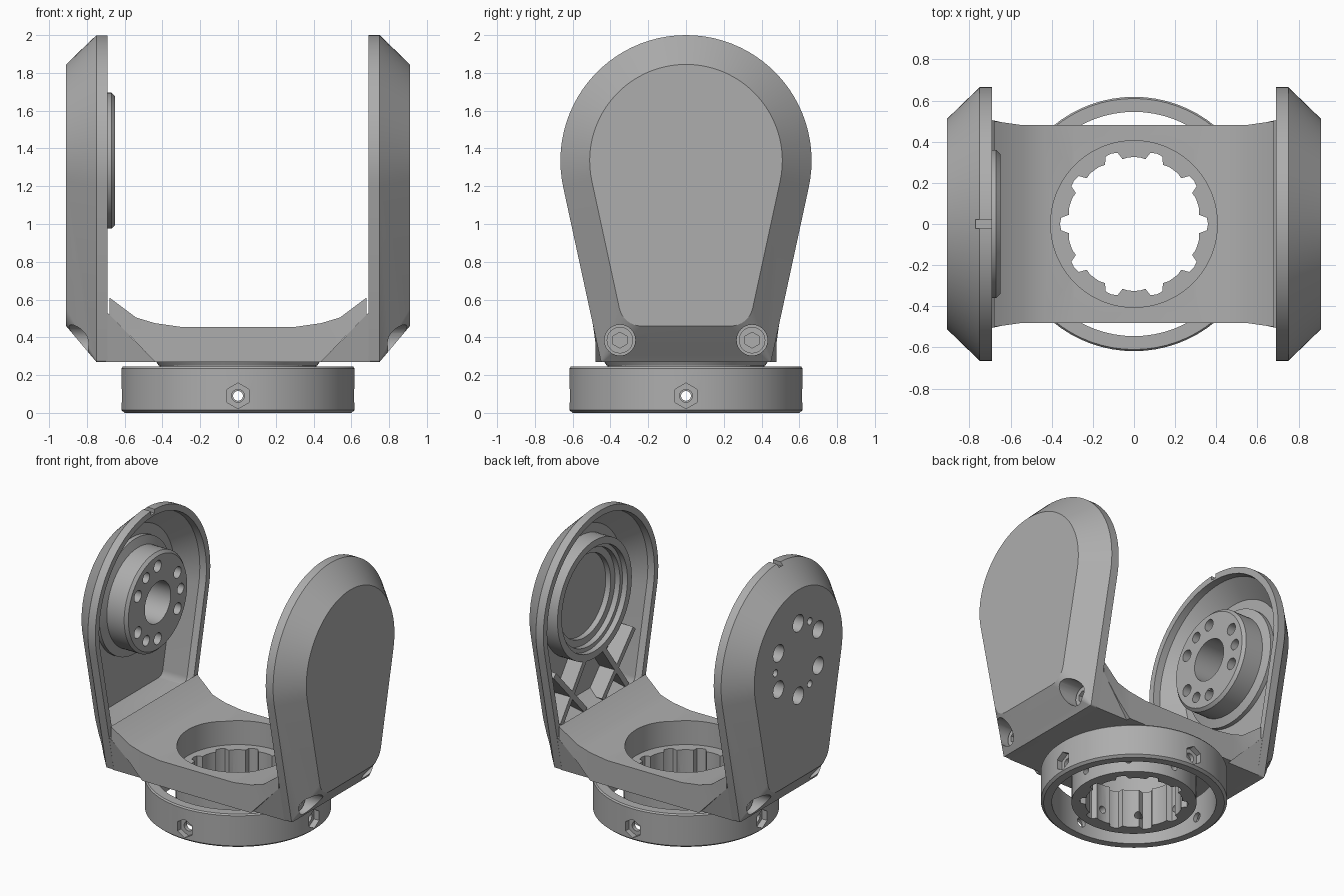
import bpy, bmesh
from math import sin, cos, pi, radians, atan2
from mathutils import Matrix, Vector

cube = bpy.data.objects.get("Cube")
if cube:
    bpy.data.objects.remove(cube, do_unlink=True)

GREY = (0.42, 0.42, 0.42, 1)
grey = bpy.data.materials.new("machined grey")
grey.use_nodes = True
grey.diffuse_color = GREY
grey.node_tree.nodes["Principled BSDF"].inputs["Base Color"].default_value = GREY

AXIS_Z = 1.335        # height of the pivot axis
TILT = radians(12.2)  # taper of the cheek sides
BOLT_R = 0.265        # bolt circle of the pivot hub
SCREW_Y, SCREW_Z = 0.35, 0.385


def finish(bm, name):
    bmesh.ops.recalc_face_normals(bm, faces=bm.faces[:])
    mesh = bpy.data.meshes.new(name)
    bm.to_mesh(mesh)
    bm.free()
    mesh.materials.append(grey)
    ob = bpy.data.objects.new(name, mesh)
    bpy.context.collection.objects.link(ob)
    return ob


def loft(name, loops, closed):
    """Skin a row of point loops; cap the ends, or join last to first."""
    bm = bmesh.new()
    rows = [[bm.verts.new(p) for p in loop] for loop in loops]
    n = len(rows[0])
    pairs = list(zip(rows, rows[1:])) + ([(rows[-1], rows[0])] if closed else [])
    for a, b in pairs:
        for i in range(n):
            j = (i + 1) % n
            bm.faces.new((a[i], a[j], b[j], b[i]))
    if not closed:
        bm.faces.new(rows[0])
        bm.faces.new(rows[-1])
    return finish(bm, name)


def lathe(name, profile, axis="Z", side=1, segs=72):
    """Revolve a closed (radius, position) profile round z or the pivot axis."""
    loops = []
    for r, h in profile:
        ring = [(r * cos(2 * pi * i / segs), r * sin(2 * pi * i / segs)) for i in range(segs)]
        if axis == "Z":
            loops.append([(a, b, h) for a, b in ring])
        else:
            loops.append([(side * h, a, AXIS_Z + b) for a, b in ring])
    return loft(name, loops, True)


def rods(name, specs, segs=24):
    """Cylinders given as (start, end, radius) in one mesh."""
    bm = bmesh.new()
    for a, b, r in specs:
        a, b = Vector(a), Vector(b)
        turn = (b - a).to_track_quat("Z", "Y").to_matrix().to_4x4()
        bmesh.ops.create_cone(bm, cap_ends=True, segments=segs, radius1=r, radius2=r,
                              depth=(b - a).length,
                              matrix=Matrix.Translation((a + b) / 2) @ turn)
    return finish(bm, name)


def box(name, centre, size, angle=0):
    bm = bmesh.new()
    m = Matrix.Translation(centre) @ Matrix.Rotation(angle, 4, "X") @ Matrix.Diagonal((*size, 1))
    bmesh.ops.create_cube(bm, size=1, matrix=m)
    return finish(bm, name)


def cut(targets, cutter):
    cutter.hide_render = True
    for ob in targets:
        mod = ob.modifiers.new("cut", "BOOLEAN")
        mod.operation, mod.solver, mod.object = "DIFFERENCE", "EXACT", cutter
        bpy.context.view_layer.objects.active = ob
        bpy.ops.object.modifier_apply(modifier=mod.name)
    bpy.data.objects.remove(cutter, do_unlink=True)


def outline(x, inset, floor, fillet):
    """Cheek outline: big round top, tapering sides, filleted foot."""
    R = 0.665 - inset
    fz = floor + fillet
    fy = (R - fillet - (AXIS_Z - fz) * sin(TILT)) / cos(TILT)
    half = []
    for i in range(25):
        t = pi / 2 - (pi / 2 + TILT) * i / 24
        half.append((R * cos(t), AXIS_Z + R * sin(t)))
    for i in range(9):
        t = -TILT - (pi / 2 - TILT) * i / 8
        half.append((fy + fillet * cos(t), fz + fillet * sin(t)))
    return [(x, y, z) for y, z in half] + [(x, -y, z) for y, z in half[:0:-1]]


# Cheeks, feet and foot screws
sides = {}
for s, label in ((1, "left"), (-1, "right")):
    cheek = loft(label + "_cheek", [
        outline(s * 0.91, 0.155, 0.46, 0.12),
        outline(s * 0.75, 0, 0.27, 0.012),
        outline(s * 0.69, 0, 0.27, 0.012),
        outline(s * 0.69, 0.045, 0.55, 0.05),
        outline(s * 0.74, 0.05, 0.55, 0.05),
        outline(s * 0.86, 0.17, 0.61, 0.05)], False)
    foot = loft(label + "_foot", [
        [(s * 0.44, y * 0.45, 0.27), (s * 0.70, y * 0.45, 0.27), (s * 0.70, y * 0.505, 0.53),
         (s * 0.69, y * 0.505, 0.53)] for y in (-1, 1)], False)
    ys = (-SCREW_Y, SCREW_Y)
    cut([cheek, foot], rods("screw_pocket_cutter", [
        ((s * 0.66, y, SCREW_Z), (s, y, SCREW_Z), 0.082) for y in ys]))
    screws = rods(label + "_screws", [
        ((s * 0.64, y, SCREW_Z), (s * 0.74, y, SCREW_Z), 0.07) for y in ys], 32)
    cut([screws], rods("socket_cutter", [
        ((s * 0.69, y, SCREW_Z), (s * 0.8, y, SCREW_Z), 0.042) for y in ys], 6))
    sides[label] = cheek

# Driven hub inside the right cheek
hub = lathe("pivot_hub", [(0.15, 0.87), (0.42, 0.87), (0.42, 0.83), (0.36, 0.81),
                          (0.36, 0.67), (0.34, 0.65), (0.15, 0.65)], "X", -1)


def bolt(deg, x0, x1, r):
    y, z = BOLT_R * cos(radians(deg)), AXIS_Z + BOLT_R * sin(radians(deg))
    return ((x0, y, z), (x1, y, z), r)


both = [sides["right"], hub]
main = range(30, 390, 60)
cut(both, rods("bolt_cutter", [bolt(a, -1, -0.6, 0.042) for a in main]
               + [bolt(a, -1, -0.6, 0.026) for a in (0, 120, 240)]))
cut(both, rods("counterbore_cutter", [bolt(a, -1, -0.76, 0.062) for a in main]))
cut(both, rods("pin_cutter", [bolt(a, -0.72, -0.6, 0.038) for a in (0, 120, 240)]))
cut([sides["right"]], box("notch_cutter", (-0.72, 0, 2), (0.1, 0.042, 0.06)))

# Bearing seat and lattice ribs inside the left cheek
lathe("bearing_seat", [(0.30, 0.87), (0.43, 0.87), (0.43, 0.74), (0.38, 0.74), (0.38, 0.78),
                       (0.35, 0.78), (0.35, 0.82), (0.30, 0.82)], "X")
for s in (-1, 1):
    for (y0, z0), (y1, z1) in (((0.10, 0.94), (0.38, 0.56)), ((0.46, 0.95), (0.10, 0.56))):
        dy, dz = s * (y1 - y0), z1 - z0
        box("lattice_rib", (0.805, s * (y0 + y1) / 2, (z0 + z1) / 2),
            (0.13, Vector((dy, dz)).length, 0.04), atan2(dz, dy))

# Bridge with upswept ends: x, underside, top, half depth
half = [(0.30, 0.27, 0.455, 0.48), (0.44, 0.27, 0.475, 0.48),
        (0.54, 0.375, 0.505, 0.48), (0.68, 0.52, 0.61, 0.50)]
stations = [(-x, a, b, w) for x, a, b, w in half[::-1]] + half
bridge = loft("bridge", [[(x, -w, a), (x, w, a), (x, w, b), (x, -w, b)]
                         for x, a, b, w in stations], False)
cut([bridge], rods("opening_cutter", [((0, 0, 0), (0, 0, 1), 0.405)], 72))

# Splined sleeve with ten teeth
inner, outer = [], []
for k in range(10):
    for off, r in ((-13, 0.355), (-10, 0.32), (-5, 0.325), (0, 0.325), (5, 0.325),
                   (10, 0.32), (13, 0.355), (18, 0.36)):
        t = radians(90 + 36 * k + off)
        inner.append((r * cos(t), r * sin(t)))
        outer.append((0.415 * cos(t), 0.415 * sin(t)))
sleeve = loft("splined_sleeve", [[(x, y, z) for x, y in ring] for ring, z in
                                 ((inner, 0), (outer, 0), (outer, 0.28), (inner, 0.28))], True)
lathe("sleeve_collar", [(0.40, 0.25), (0.42, 0.25), (0.435, 0.275), (0.40, 0.275)])

# Clamp ring with radial screw holes
ring = lathe("clamp_ring", [(0.545, 0.0), (0.60, 0.0), (0.618, 0.015), (0.618, 0.235),
                            (0.61, 0.245), (0.545, 0.245)])


def radial(count, r0, r1, radius):
    out = []
    for k in range(count):
        c, q = cos(2 * pi * k / count), sin(2 * pi * k / count)
        out.append(((r0 * c, r0 * q, 0.09), (r1 * c, r1 * q, 0.09), radius))
    return out


cut([sleeve], rods("sleeve_hole_cutter", radial(8, 0.25, 0.5, 0.026)))
cut([ring], rods("ring_hole_cutter", radial(4, 0.5, 0.7, 0.034)))
cut([ring], rods("ring_recess_cutter", radial(4, 0.575, 0.7, 0.068), 6))

# Smooth the round surfaces and keep crisp edges
bpy.ops.object.select_all(action="DESELECT")
for ob in bpy.context.scene.objects:
    if ob.type == "MESH" and grey.name in ob.data.materials:
        ob.select_set(True)
        bpy.context.view_layer.objects.active = ob
bpy.ops.object.shade_smooth_by_angle(angle=radians(30))
